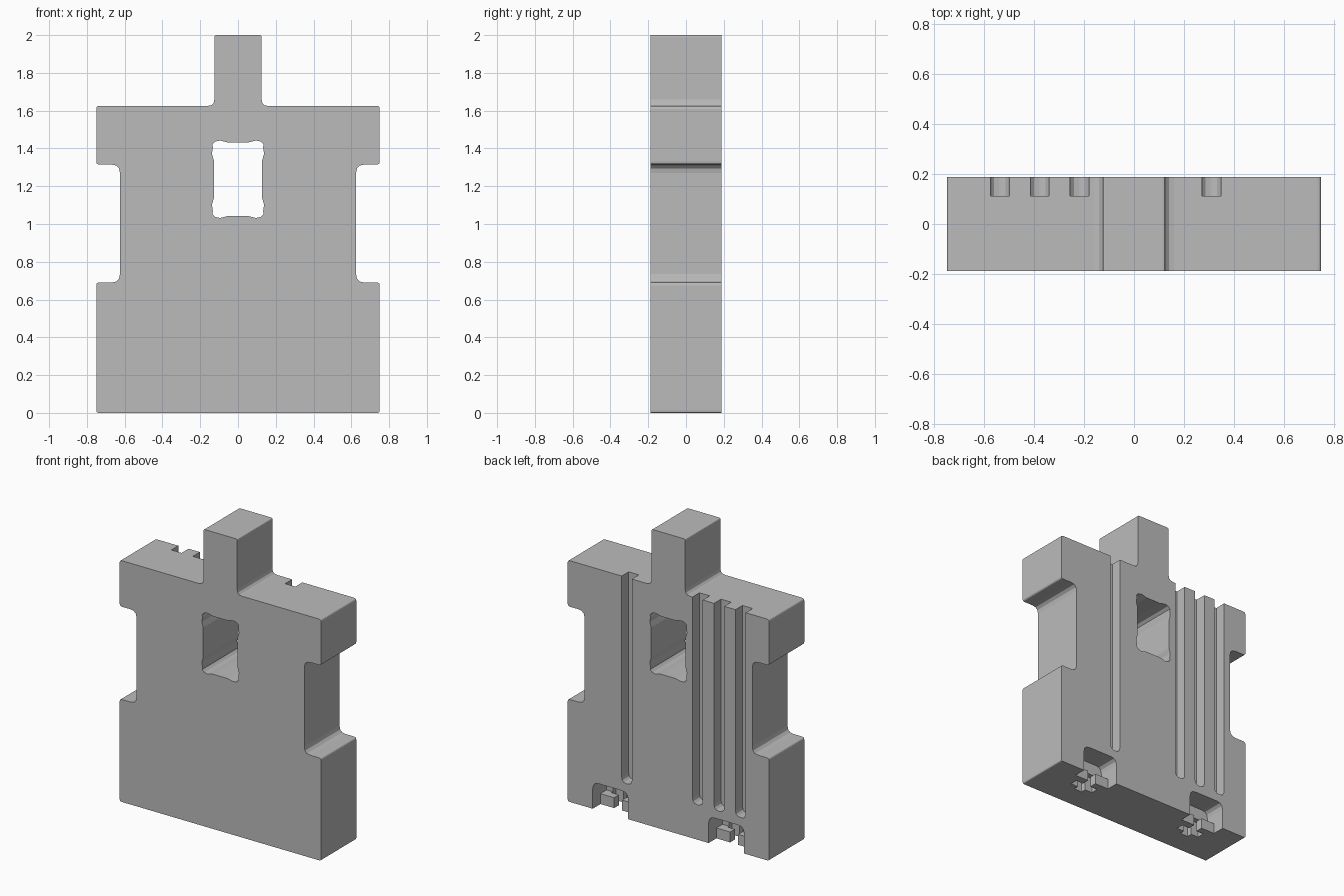
import bpy, bmesh, math
from mathutils import Vector

if "Cube" in bpy.data.objects:
    bpy.data.objects.remove(bpy.data.objects["Cube"], do_unlink=True)

grey = bpy.data.materials.new("plain grey")
grey.use_nodes = True
grey.diffuse_color = (0.5, 0.5, 0.5, 1)
grey.node_tree.nodes["Principled BSDF"].inputs["Base Color"].default_value = grey.diffuse_color

HALF = 0.1875          # half thickness of the plate
FRONT, BACK = -0.3, 0.3


def rounded(corners, steps=3):
    """Turn (x, z, radius) corners into a polyline with rounded corners."""
    out = []
    for i, (x, z, r) in enumerate(corners):
        p = Vector((x, z))
        if not r:
            out.append(p)
            continue
        before = Vector(corners[i - 1][:2]) - p
        after = Vector(corners[(i + 1) % len(corners)][:2]) - p
        a, b = p + before.normalized() * r, p + after.normalized() * r
        for k in range(steps + 1):
            t = k / steps
            out.append(a * (1 - t) ** 2 + p * 2 * t * (1 - t) + b * t * t)
    return out


def prism(name, points, y0, y1):
    """Extrude an outline in the xz plane from y0 to y1."""
    bm = bmesh.new()
    face = bm.faces.new([bm.verts.new((p[0], y0, p[1])) for p in points])
    ext = bmesh.ops.extrude_face_region(bm, geom=[face])
    moved = [g for g in ext["geom"] if isinstance(g, bmesh.types.BMVert)]
    bmesh.ops.translate(bm, verts=moved, vec=(0, y1 - y0, 0))
    bmesh.ops.recalc_face_normals(bm, faces=bm.faces)
    mesh = bpy.data.meshes.new(name)
    bm.to_mesh(mesh)
    bm.free()
    mesh.materials.append(grey)
    obj = bpy.data.objects.new(name, mesh)
    bpy.context.collection.objects.link(obj)
    return obj


def box(name, x0, x1, y0, y1, z0, z1):
    return prism(name, [(x0, z0), (x1, z0), (x1, z1), (x0, z1)], y0, y1)


# Body outline: plate with top post and notched sides, right half mirrored
right_half = [
    (0.75, 0, 0.012), (0.75, 0.69, 0.015), (0.625, 0.69, 0.045),
    (0.625, 1.315, 0.045), (0.75, 1.315, 0.015), (0.75, 1.625, 0.015),
    (0.125, 1.625, 0.035), (0.125, 2, 0.01)]
outline = right_half + [(-x, z, r) for x, z, r in reversed(right_half)]
body = prism("key_plate", rounded(outline), -HALF, HALF)

cutters = []

# Through window with slightly swollen corners
quarter = [(0.128, 0.1), (0.138, 0.135), (0.133, 0.17), (0.136, 0.185),
           (0.12, 0.2), (0.095, 0.205), (0.055, 0.195)]
upper = quarter + [(-x, z) for x, z in reversed(quarter)]
window = upper + [(x, -z) for x, z in reversed(upper)]
# the mirrored lower half runs left to right, closing the loop
window = upper + [(-x, -z) for x, z in upper]
cutters.append(prism("window_cutter", [(x, z + 1.237) for x, z in window], FRONT, BACK))

# Long grooves in the back, open at the top and rounded at the bottom
for x in (-0.538, -0.378, -0.218, 0.31):
    w = 0.038
    groove = rounded([(x - w, 0.235, 0.035), (x + w, 0.235, 0.035),
                      (x + w, 1.8, 0), (x - w, 1.8, 0)])
    cutters.append(prism("groove_cutter", groove, 0.113, BACK))

# Foot pockets: open notch, raised chamber and cross-shaped slot
for s in (-1, 1):
    c = s * 0.432
    w = 0.132
    notch = rounded([(c - w, -0.1, 0), (c + w, -0.1, 0),
                     (c + w, 0.18, 0.045), (c - w, 0.18, 0.045)])
    cutters.append(prism("notch_cutter", notch, 0.105, BACK))
    chamber = rounded([(c - w, 0.07, 0), (c + w, 0.07, 0),
                       (c + w, 0.18, 0.045), (c - w, 0.18, 0.045)])
    cutters.append(prism("chamber_cutter", chamber, 0.04, 0.2))
    cutters.append(box("slot_cutter", c - 0.03, c + 0.03, -0.03, 0.2, -0.1, 0.1))
    cutters.append(box("cross_slot_cutter", c - 0.085, c + 0.085, 0.005, 0.055, -0.1, 0.1))

for cutter in cutters:
    cutter.hide_render = True
    mod = body.modifiers.new(cutter.name, "BOOLEAN")
    mod.operation = "DIFFERENCE"
    mod.solver = "EXACT"
    mod.object = cutter

# Bake the cuts and drop the helpers
bpy.context.view_layer.update()
graph = bpy.context.evaluated_depsgraph_get()
mesh = bpy.data.meshes.new_from_object(body.evaluated_get(graph))
body.modifiers.clear()
body.data = mesh
for cutter in cutters:
    bpy.data.objects.remove(cutter, do_unlink=True)
